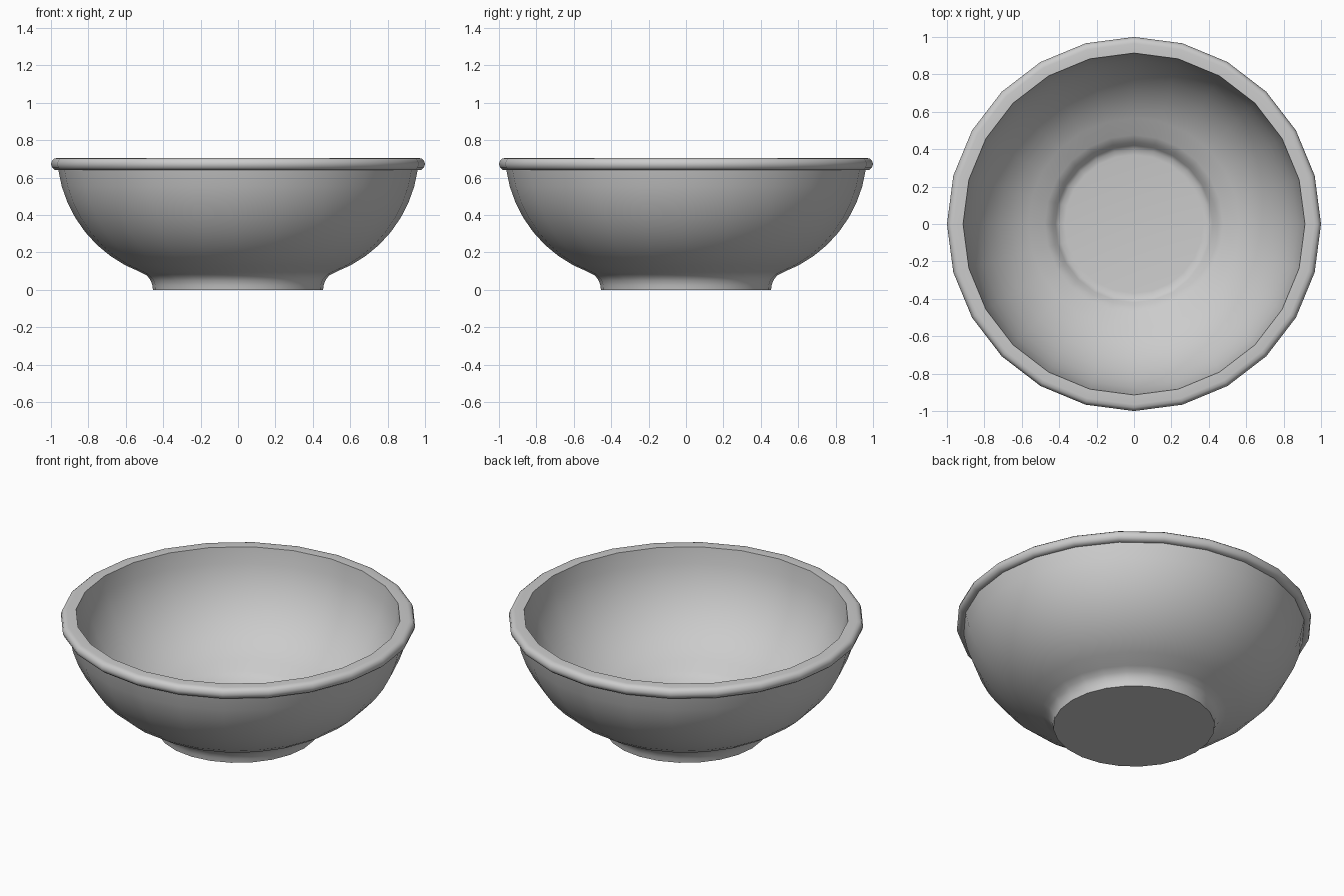
import bpy, bmesh, math

SIDES = 24

cube = bpy.data.objects.get("Cube")
if cube:
    bpy.data.objects.remove(cube, do_unlink=True)

# Single glaze colour
glaze = bpy.data.materials.new("grey_glaze")
glaze.use_nodes = True
colour = (0.6, 0.6, 0.6, 1)
glaze.diffuse_color = colour
glaze.node_tree.nodes["Principled BSDF"].inputs["Base Color"].default_value = colour


def arc(radius, start, end, steps):
    """Points of the bowl wall curve, in (radius, height)."""
    points = []
    for i in range(steps + 1):
        a = math.radians(start + (end - start) * i / steps)
        points.append((0.28 + radius * math.cos(a), 0.739 + radius * math.sin(a)))
    return points


# Closed half section: underside, foot, outer wall, rim, inner wall, floor
foot = [(0, 0), (0.455, 0), (0.458, 0.025), (0.467, 0.05), (0.485, 0.075)]
outer_wall = arc(0.688, -69.5, -8.1, 8)
rim = [(0.98, 0.642), (0.994, 0.654), (1, 0.673), (0.994, 0.692),
       (0.982, 0.702), (0.965, 0.705)]
inner_wall = arc(0.635, -3.1, -72, 8)
well = [(0.437, 0.108), (0.42, 0.08), (0.4, 0.064), (0.37, 0.06), (0, 0.06)]
profile = foot + outer_wall + rim + inner_wall + well

# Revolve the section around the vertical axis
bm = bmesh.new()
verts = [bm.verts.new((r, 0, z)) for r, z in profile]
edges = [bm.edges.new(pair) for pair in zip(verts, verts[1:])]
bmesh.ops.spin(bm, geom=verts + edges, cent=(0, 0, 0), axis=(0, 0, 1),
               angle=math.tau, steps=SIDES, use_merge=False)
bmesh.ops.remove_doubles(bm, verts=bm.verts, dist=0.0005)
bmesh.ops.recalc_face_normals(bm, faces=bm.faces)

mesh = bpy.data.meshes.new("bowl")
bm.to_mesh(mesh)
bm.free()
mesh.materials.append(glaze)
bowl = bpy.data.objects.new("bowl", mesh)
bpy.context.collection.objects.link(bowl)

# Smooth walls, crisp rim and foot edges
bpy.ops.object.select_all(action="DESELECT")
bowl.select_set(True)
bpy.context.view_layer.objects.active = bowl
bpy.ops.object.shade_smooth_by_angle(angle=math.radians(45))
